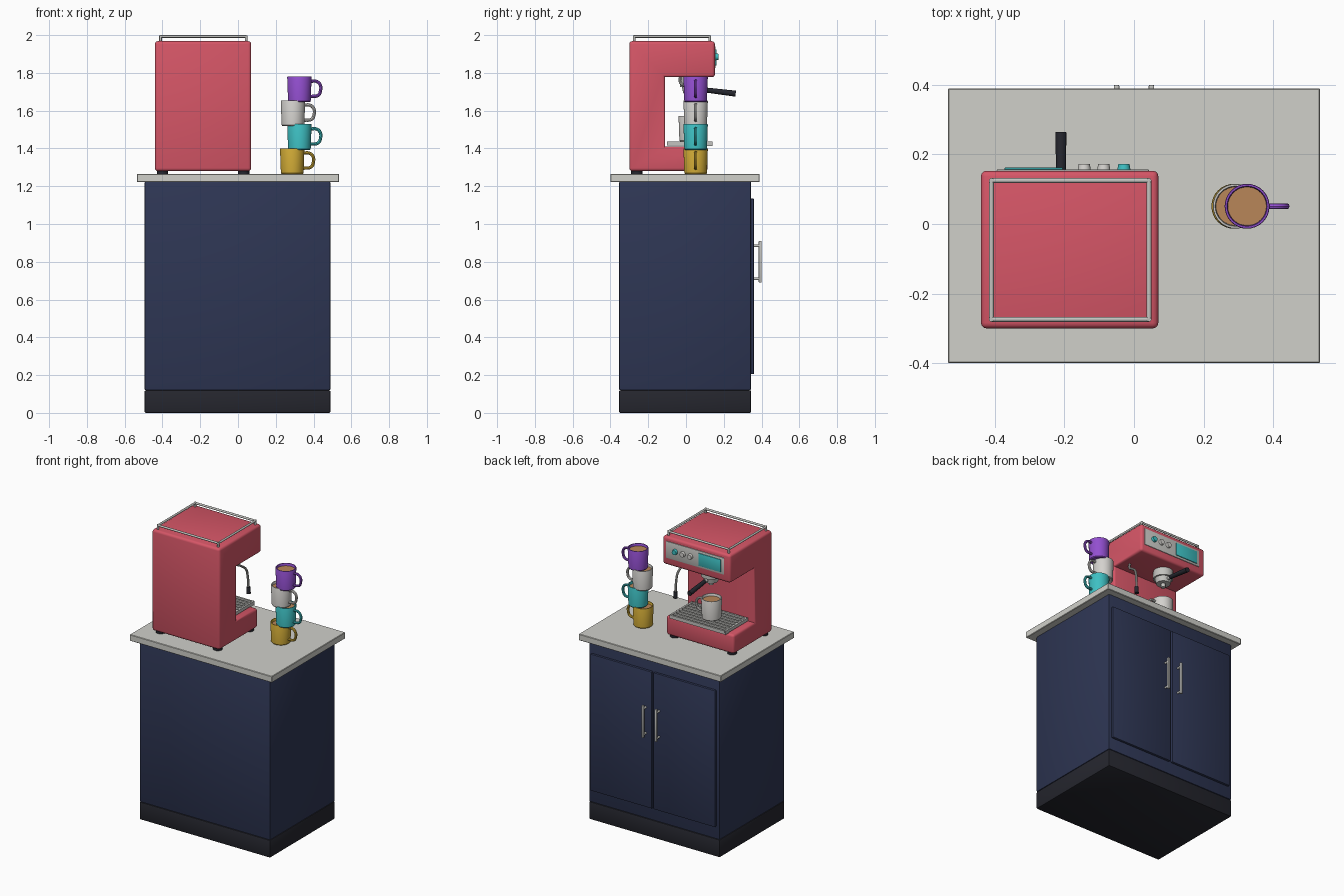
import bpy, bmesh, math
from mathutils import Vector, Matrix

if "Cube" in bpy.data.objects:
    bpy.data.objects.remove(bpy.data.objects["Cube"])


def colour(name, r, g, b):
    lin = [(c / 255 / 12.92) if c < 11 else ((c / 255 + 0.055) / 1.055) ** 2.4 for c in (r, g, b)]
    m = bpy.data.materials.new(name)
    m.diffuse_color = (*lin, 1)
    m.use_nodes = True
    m.node_tree.nodes["Principled BSDF"].inputs["Base Color"].default_value = m.diffuse_color
    return m


RED = colour("coral_red", 214, 86, 103)
NAVY = colour("navy", 46, 54, 84)
BLACK = colour("charcoal", 37, 38, 46)
STONE = colour("stone_grey", 208, 208, 202)
STEEL = colour("steel", 196, 196, 192)
WHITE = colour("off_white", 212, 210, 206)
PURPLE = colour("purple", 147, 79, 208)
TEAL = colour("teal", 62, 192, 195)
YELLOW = colour("mustard", 208, 170, 54)
COFFEE = colour("coffee", 184, 134, 88)


def smooth(ob):
    bpy.ops.object.select_all(action='DESELECT')
    ob.select_set(True)
    bpy.context.view_layer.objects.active = ob
    bpy.ops.object.shade_smooth_by_angle(angle=math.radians(35))


def finish(name, bm, mat, soft=True):
    bmesh.ops.recalc_face_normals(bm, faces=bm.faces)
    me = bpy.data.meshes.new(name)
    bm.to_mesh(me)
    bm.free()
    me.materials.append(mat)
    ob = bpy.data.objects.new(name, me)
    bpy.context.collection.objects.link(ob)
    if soft:
        smooth(ob)
    return ob


def box(name, x, y, z, mat, bevel=0.0, segs=2):
    bm = bmesh.new()
    bmesh.ops.create_cube(bm, size=1)
    for v in bm.verts:
        v.co = [lo + (c + 0.5) * (hi - lo) for c, (lo, hi) in zip(v.co, (x, y, z))]
    if bevel:
        bmesh.ops.bevel(bm, geom=bm.edges[:], offset=bevel, segments=segs, affect='EDGES', profile=0.5)
    return finish(name, bm, mat, bool(bevel))


def rod(name, a, b, r, mat, r2=None, sides=24):
    a, b = Vector(a), Vector(b)
    bm = bmesh.new()
    rot = (b - a).to_track_quat('Z', 'Y').to_matrix().to_4x4()
    bmesh.ops.create_cone(bm, cap_ends=True, segments=sides, radius1=r, radius2=r2 or r,
                          depth=(b - a).length, matrix=Matrix.Translation((a + b) / 2) @ rot)
    return finish(name, bm, mat)


def lathe(name, profile, at, mat, sides=32):
    bm = bmesh.new()
    vs = [bm.verts.new((r, 0, z)) for r, z in profile]
    es = [bm.edges.new(p) for p in zip(vs, vs[1:])]
    bmesh.ops.spin(bm, geom=vs + es, cent=(0, 0, 0), axis=(0, 0, 1), angle=2 * math.pi, steps=sides)
    bmesh.ops.remove_doubles(bm, verts=bm.verts, dist=1e-5)
    bmesh.ops.translate(bm, verts=bm.verts, vec=at)
    return finish(name, bm, mat)


def tube(name, pts, r, mat, cyclic=False, curved=True):
    cu = bpy.data.curves.new(name, 'CURVE')
    cu.dimensions = '3D'
    cu.bevel_depth, cu.bevel_resolution, cu.resolution_u = r, 2, 8
    cu.use_fill_caps = True
    sp = cu.splines.new('BEZIER' if curved else 'POLY')
    if curved:
        sp.bezier_points.add(len(pts) - 1)
        for p, co in zip(sp.bezier_points, pts):
            p.co = co
            p.handle_left_type = p.handle_right_type = 'AUTO'
    else:
        sp.points.add(len(pts) - 1)
        for p, co in zip(sp.points, pts):
            p.co = (*co, 1)
    sp.use_cyclic_u = cyclic
    cu.materials.append(mat)
    ob = bpy.data.objects.new(name, cu)
    bpy.context.collection.objects.link(ob)
    bpy.ops.object.select_all(action='DESELECT')
    ob.select_set(True)
    bpy.context.view_layer.objects.active = ob
    bpy.ops.object.convert(target='MESH')
    smooth(bpy.context.view_layer.objects.active)


def mug(name, x, y, z, mat):
    # body with a hollow inside, coffee surface, and a D-shaped handle towards +x
    lathe(name + "_body", [(0, 0), (0.056, 0), (0.06, 0.005), (0.0645, 0.132), (0.063, 0.136),
                           (0.058, 0.136), (0.056, 0.131), (0.053, 0.02), (0, 0.02)], (x, y, z), mat)
    rod(name + "_coffee", (x, y, z + 0.11), (x, y, z + 0.12), 0.0555, COFFEE, sides=32)
    loop = [(0.058, 0.11), (0.09, 0.11), (0.11, 0.092), (0.112, 0.062), (0.1, 0.037), (0.058, 0.03)]
    tube(name + "_handle", [(x + a, y, z + b) for a, b in loop], 0.0085, mat)


# cabinet
box("plinth", (-0.495, 0.49), (-0.355, 0.345), (0, 0.12), BLACK, 0.008)
box("cabinet", (-0.495, 0.49), (-0.355, 0.345), (0.12, 1.225), NAVY, 0.008)
box("countertop", (-0.535, 0.535), (-0.40, 0.39), (1.222, 1.265), STONE, 0.003, 1)
for s, side in ((-1, "left"), (1, "right")):
    box(side + "_door", sorted((s * 0.006, s * 0.47)), (0.34, 0.36), (0.205, 1.135), NAVY, 0.005)
    box(side + "_door_handle", (s * 0.05 - 0.008, s * 0.05 + 0.008), (0.385, 0.40), (0.69, 0.91), STEEL, 0.004)
    for z in (0.71, 0.885):
        rod(side + "_handle_post", (s * 0.05, 0.355, z), (s * 0.05, 0.39, z), 0.007, STEEL, sides=12)

# machine body: C-shaped side profile extruded across the width, outer edges rounded
bm = bmesh.new()
side = [(-0.30, 1.28), (0.115, 1.28), (0.115, 1.41), (-0.11, 1.41),
        (-0.11, 1.777), (0.153, 1.777), (0.153, 1.968), (-0.30, 1.968)]
face = bm.faces.new([bm.verts.new((-0.44, y, z)) for y, z in side])
ext = bmesh.ops.extrude_face_region(bm, geom=[face])["geom"]
bmesh.ops.translate(bm, verts=[g for g in ext if isinstance(g, bmesh.types.BMVert)], vec=(0.51, 0, 0))
bmesh.ops.recalc_face_normals(bm, faces=bm.faces)
bmesh.ops.bevel(bm, geom=[e for e in bm.edges if e.is_convex], offset=0.016, segments=3,
                affect='EDGES', profile=0.5)
finish("machine_body", bm, RED)
for x in (-0.40, 0.03):
    for y in (-0.26, 0.075):
        rod("machine_foot", (x, y, 1.264), (x, y, 1.285), 0.03, BLACK)

# cup rail on top
x0, x1, y0, y1 = -0.41, 0.043, -0.274, 0.125
corners = [(x0, y0), (x1, y0), (x1, y1), (x0, y1)]
for i, (a, b) in enumerate(zip(corners, corners[1:] + corners[:1])):
    rod("top_rail", (*a, 1.993), (*b, 1.993), 0.007, STEEL, sides=12)
    rod("rail_post", (*a, 1.96), (*a, 1.999), 0.007, STEEL, sides=12)

# control panel with display and knobs
box("control_panel", (-0.395, 0.043), (0.145, 0.157), (1.825, 1.94), STEEL, 0.004)
box("display", (-0.372, -0.205), (0.155, 0.162), (1.84, 1.925), TEAL, 0.002)
for x, mat in ((-0.143, WHITE), (-0.087, WHITE), (-0.029, TEAL)):
    rod("knob", (x, 0.155, 1.885), (x, 0.172, 1.885), 0.019, mat, 0.016)

# group head, filter holder and spouts
rod("group_head", (-0.21, 0.03, 1.725), (-0.21, 0.03, 1.782), 0.062, STEEL)
rod("filter_holder", (-0.21, 0.03, 1.69), (-0.21, 0.03, 1.728), 0.044, STEEL, 0.052)
rod("spout", (-0.21, 0.03, 1.665), (-0.21, 0.03, 1.692), 0.014, STEEL, sides=16)
rod("holder_neck", (-0.21, 0.05, 1.713), (-0.21, 0.11, 1.708), 0.01, STEEL, sides=16)
rod("holder_handle", (-0.21, 0.10, 1.71), (-0.21, 0.263, 1.69), 0.013, BLACK, 0.016)

# steam wand
tube("steam_wand", [(0.01, -0.03, 1.785), (0.01, -0.03, 1.75), (0.018, 0.005, 1.725), (0.028, 0.045, 1.69),
                    (0.032, 0.06, 1.63), (0.034, 0.065, 1.55)], 0.0075, STEEL)
rod("wand_tip", (0.034, 0.065, 1.52), (0.034, 0.065, 1.565), 0.014, BLACK, 0.012, 16)

# drip tray: frame plus slats
for x in (-0.39, 0.02):
    box("tray_end", (x - 0.006, x + 0.006), (-0.10, 0.14), (1.415, 1.437), STEEL)
for i in range(8):
    y = -0.094 + i * 0.0326
    box("tray_slat", (-0.39, 0.02), (y - 0.0065, y + 0.0065), (1.423, 1.436), STEEL)
box("tray_lip", (-0.396, 0.026), (0.105, 0.14), (1.412, 1.424), STEEL)

# mugs: one on the tray, four stacked on the counter
mug("tray_mug", -0.21, 0.025, 1.437, WHITE)
for name, x, z, mat in (("yellow_mug", 0.287, 1.265, YELLOW), ("teal_mug", 0.325, 1.393, TEAL),
                        ("white_mug", 0.291, 1.519, WHITE), ("purple_mug", 0.325, 1.645, PURPLE)):
    mug(name, x, 0.051, z, mat)
